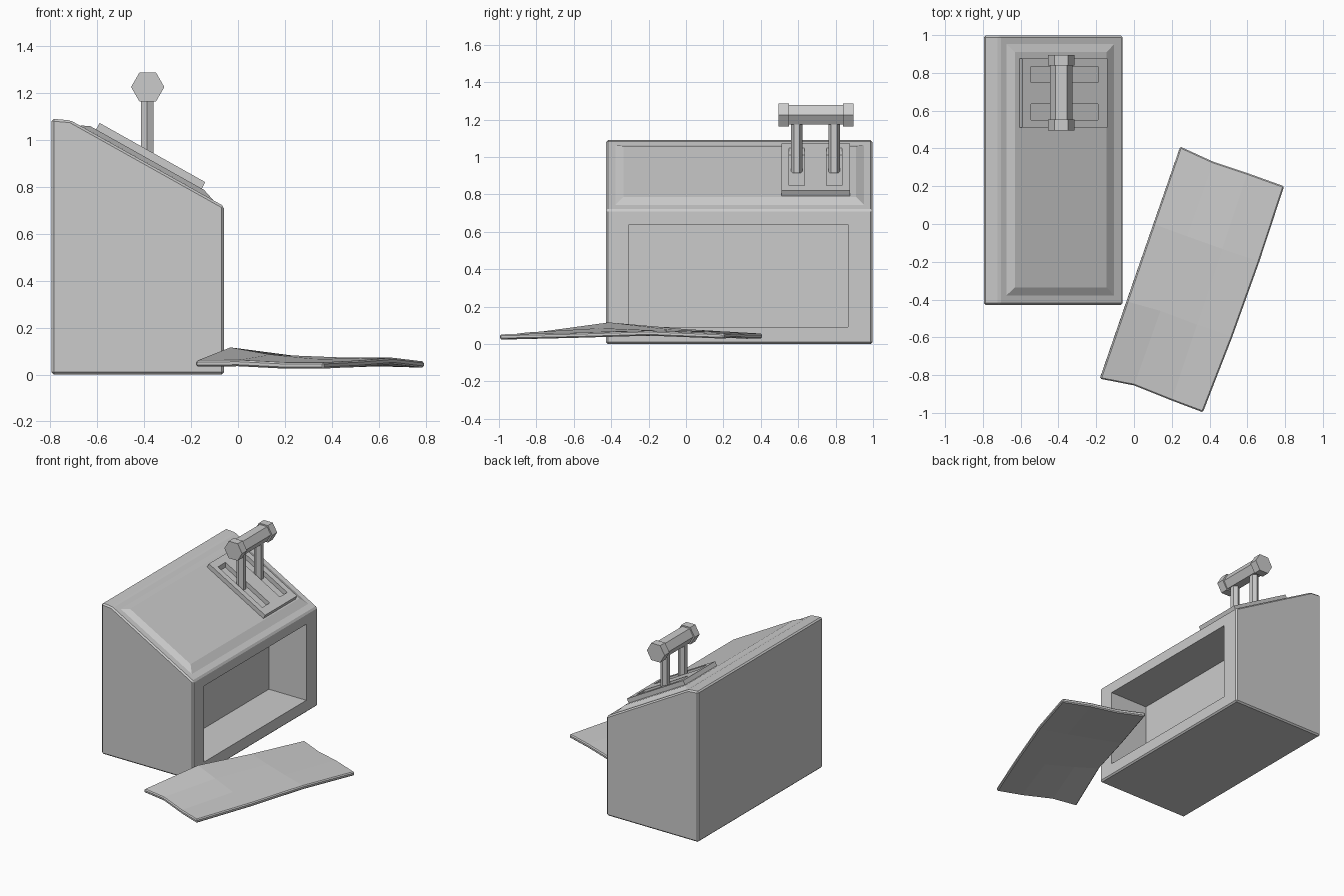
import bpy, bmesh, math
from mathutils import Vector

if "Cube" in bpy.data.objects:
    bpy.data.objects.remove(bpy.data.objects["Cube"])


def make(name, verts, faces):
    me = bpy.data.meshes.new(name)
    me.from_pydata(verts, [], faces)
    bm = bmesh.new()
    bm.from_mesh(me)
    bmesh.ops.recalc_face_normals(bm, faces=bm.faces)
    bm.to_mesh(me)
    bm.free()
    ob = bpy.data.objects.new(name, me)
    bpy.context.collection.objects.link(ob)
    return ob


def loft(name, a, b):
    """Closed solid between two matching point loops."""
    n = len(a)
    faces = [tuple(range(n)), tuple(range(n, 2 * n))]
    faces += [(i, (i + 1) % n, n + (i + 1) % n, n + i) for i in range(n)]
    return make(name, list(a) + list(b), faces)


def box(name, x, y, z):
    ring = [(x[0], y[0]), (x[1], y[0]), (x[1], y[1]), (x[0], y[1])]
    return loft(name, [(*p, z[0]) for p in ring], [(*p, z[1]) for p in ring])


def hexagon(r, start=0):
    return [(r * math.cos(start + i * math.pi / 3), r * math.sin(start + i * math.pi / 3))
            for i in range(6)]


def apply_mod(ob, kind, **settings):
    m = ob.modifiers.new(kind.lower(), kind)
    for k, v in settings.items():
        setattr(m, k, v)
    bpy.context.view_layer.objects.active = ob
    bpy.ops.object.modifier_apply(modifier=m.name)


def cut(ob, cutter):
    apply_mod(ob, 'BOOLEAN', operation='DIFFERENCE', solver='EXACT', object=cutter)
    bpy.data.objects.remove(cutter)


def on_slope(x, y, h):
    """Quad lying parallel to the sloped top, raised by h."""
    z = lambda v: 0.718 - 0.56 * (v + 0.06) + h
    return [(x[i], y[j], z(x[i])) for i, j in ((0, 0), (1, 0), (1, 1), (0, 1))]


# Cabinet with sloped top
profile = [(-0.795, 0), (-0.06, 0), (-0.06, 0.718), (-0.714, 1.084), (-0.795, 1.091)]
cabinet = loft("cabinet", [(x, -0.428, z) for x, z in profile],
               [(x, 0.997, z) for x, z in profile])
apply_mod(cabinet, 'BEVEL', width=0.01, segments=1, limit_method='ANGLE',
          angle_limit=math.radians(20))
# Open compartment in the side
cut(cabinet, box("compartment_cutter", (-0.36, 0.1), (-0.305, 0.867), (0.09, 0.64)))

# Raised panel on the slope
loft("raised_panel", on_slope((-0.675, -0.105), (-0.378, 0.952), 0),
     on_slope((-0.63, -0.145), (-0.335, 0.91), 0.022))

# Lever base plate with two slots
plate = loft("lever_plate", on_slope((-0.608, -0.157), (0.51, 0.876), 0.015),
             on_slope((-0.59, -0.14), (0.51, 0.876), 0.058))
RODS = (0.592, 0.792)
for y in RODS:
    cut(plate, box("slot_cutter", (-0.545, -0.19), (y - 0.042, y + 0.042), (0.5, 1.3)))

# Lever rods
for i, y in enumerate(RODS):
    ring = hexagon(0.031, math.pi / 2)
    loft(f"lever_rod_{i + 1}", [(-0.387 + a, y + b, 0.915) for a, b in ring],
         [(-0.387 + a, y + b, 1.19) for a, b in ring])

# Lever grip and end caps
for name, r, y0, y1 in (("lever_grip", 0.06, 0.53, 0.85),
                        ("grip_cap_front", 0.071, 0.495, 0.552),
                        ("grip_cap_back", 0.071, 0.84, 0.896)):
    ring = hexagon(r)
    loft(name, [(-0.385 + a, y0, 1.226 + b) for a, b in ring],
         [(-0.385 + a, y1, 1.226 + b) for a, b in ring])

# Fallen bent door lying on the floor
near = [(-0.18, -0.82), (0.0, -0.855), (0.2, -0.935), (0.365, -0.997)]
far = [(0.245, 0.41), (0.42, 0.33), (0.6, 0.27), (0.795, 0.2)]
heights = [(0.06, 0.062, 0.052, 0.052),
           (0.117, 0.085, 0.066, 0.06),
           (0.08, 0.075, 0.072, 0.072),
           (0.056, 0.055, 0.062, 0.056)]
verts = []
for r, row in enumerate(heights):
    for c, z in enumerate(row):
        p = Vector(near[c]).lerp(Vector(far[c]), r / 3)
        bulge = 0.012 if c == 3 and r in (1, 2) else 0
        verts.append((p.x + bulge, p.y, z))
faces = [(r * 4 + c, r * 4 + c + 1, r * 4 + c + 5, r * 4 + c + 4)
         for r in range(3) for c in range(3)]
door = make("fallen_door", verts, faces)
if door.data.polygons[0].normal.z < 0:
    door.data.flip_normals()
apply_mod(door, 'SOLIDIFY', thickness=0.027, offset=-1)
apply_mod(door, 'BEVEL', width=0.007, segments=1, limit_method='ANGLE',
          angle_limit=math.radians(50))
